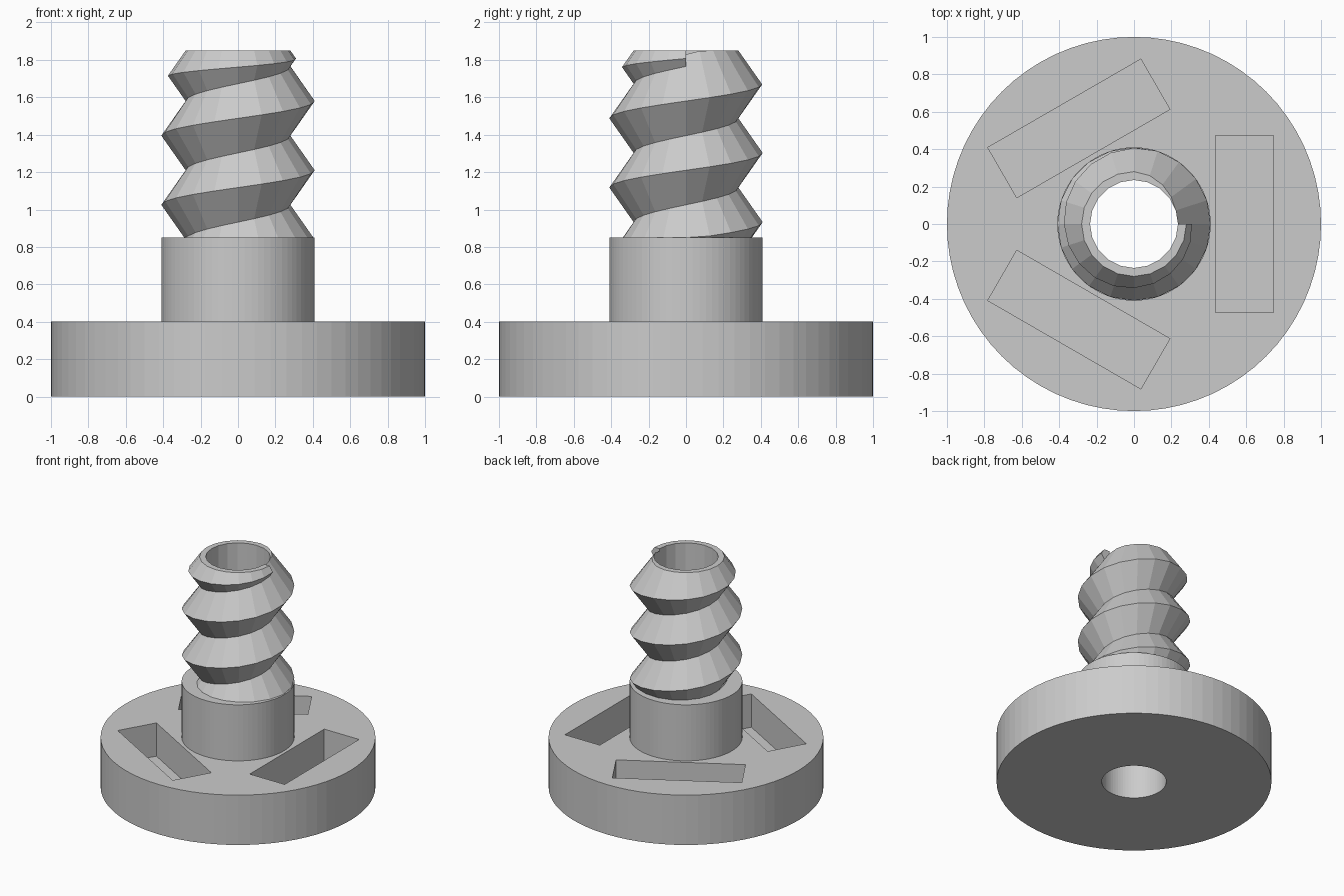
import bpy, bmesh
from math import sin, cos, pi, tau
from mathutils import Matrix, Vector

if "Cube" in bpy.data.objects:
    bpy.data.objects.remove(bpy.data.objects["Cube"])

grey = bpy.data.materials.new("plain grey")
grey.use_nodes = True
grey.diffuse_color = (0.6, 0.6, 0.6, 1)
grey.node_tree.nodes["Principled BSDF"].inputs["Base Color"].default_value = (0.6, 0.6, 0.6, 1)

# Main dimensions
BORE, CREST, ROOT = 0.235, 0.41, 0.28
PITCH, FIRST_CREST = 0.37, 0.84
SHOULDER, TOP = 0.85, 1.85
SLOPE = (CREST - ROOT) / (PITCH / 2)
SIDES = 20


def make_object(name, bm):
    mesh = bpy.data.meshes.new(name)
    bm.to_mesh(mesh)
    bm.free()
    mesh.materials.append(grey)
    obj = bpy.data.objects.new(name, mesh)
    bpy.context.collection.objects.link(obj)
    return obj


def polar(r, z, angle):
    return Vector((r * cos(angle), r * sin(angle), z))


def lathe(name, profile, sides):
    """Revolve a closed profile of (radius, height) points around z."""
    bm = bmesh.new()
    rings = [[bm.verts.new(polar(r, z, tau * i / sides)) for r, z in profile]
             for i in range(sides)]
    for i, a in enumerate(rings):
        b = rings[(i + 1) % sides]
        for k in range(len(profile)):
            n = (k + 1) % len(profile)
            bm.faces.new((a[k], b[k], b[n], a[n]))
    bmesh.ops.recalc_face_normals(bm, faces=bm.faces)
    return make_object(name, bm)


# Round flange with its collar and through bore
flange = lathe("flange_and_collar",
               [(BORE, 0), (1, 0), (1, 0.4), (CREST, 0.4), (CREST, SHOULDER), (BORE, SHOULDER)], 72)

# Three rectangular blind pockets in the flange
bm = bmesh.new()
for i in range(3):
    place = (Matrix.Rotation(i * tau / 3, 4, 'Z') @ Matrix.Translation((0.59, 0, 0.333))
             @ Matrix.Diagonal((0.31, 0.945, 0.4, 1)))
    bmesh.ops.create_cube(bm, size=1, matrix=place)
cutter = make_object("pocket_cutter", bm)
cutter.hide_render = True
cut = flange.modifiers.new("pockets", 'BOOLEAN')
cut.operation, cut.solver, cut.object = 'DIFFERENCE', 'EXACT', cutter
bpy.context.view_layer.objects.active = flange
bpy.ops.object.modifier_apply(modifier=cut.name)
bpy.data.objects.remove(cutter)


def thread_radius(z, crest_z):
    phase = (z - crest_z) / PITCH
    return CREST - SLOPE * PITCH * abs(phase - round(phase))


def thread_column(t):
    """Thread section (radius, height) after the fraction t of a turn."""
    crest_z = FIRST_CREST + PITCH * t
    heights = [SHOULDER] + [max(SHOULDER, crest_z + PITCH / 2 * j) for j in range(-1, 4)]
    points = [(thread_radius(z, crest_z), z) for z in heights]
    # The last crest fades into a cone that ends at the top rim
    last = crest_z + 2 * PITCH
    root_z = last - PITCH / 2
    z = min(last, (TOP + root_z) / 2)
    points.append((ROOT + SLOPE * (z - root_z), z))
    if z == last:
        rim = max(BORE, CREST - SLOPE * (TOP - last))
        rim_z = min(TOP, last + (CREST - BORE) / SLOPE)
    else:
        rim, rim_z = ROOT, TOP
    return points + [(rim, rim_z), (BORE, rim_z), (BORE, SHOULDER)]


# Hollow screw thread above the collar
bm = bmesh.new()
columns = []
for i in range(SIDES + 1):
    t = i / SIDES
    columns.append([bm.verts.new(polar(r, z, tau * t)) for r, z in thread_column(t)])
for a, b in zip(columns, columns[1:]):
    for k in range(len(a) - 1):
        bm.faces.new((a[k], b[k], b[k + 1], a[k + 1]))

# Flat end face where the thread runs out
first, end = columns[0], columns[-1]
bm.faces.new((first[-2], end[-2], end[-3], end[-4], end[-5]))
bmesh.ops.remove_doubles(bm, verts=bm.verts, dist=0.0005)
bmesh.ops.dissolve_degenerate(bm, edges=bm.edges, dist=0.0005)
make_object("screw_thread", bm)
